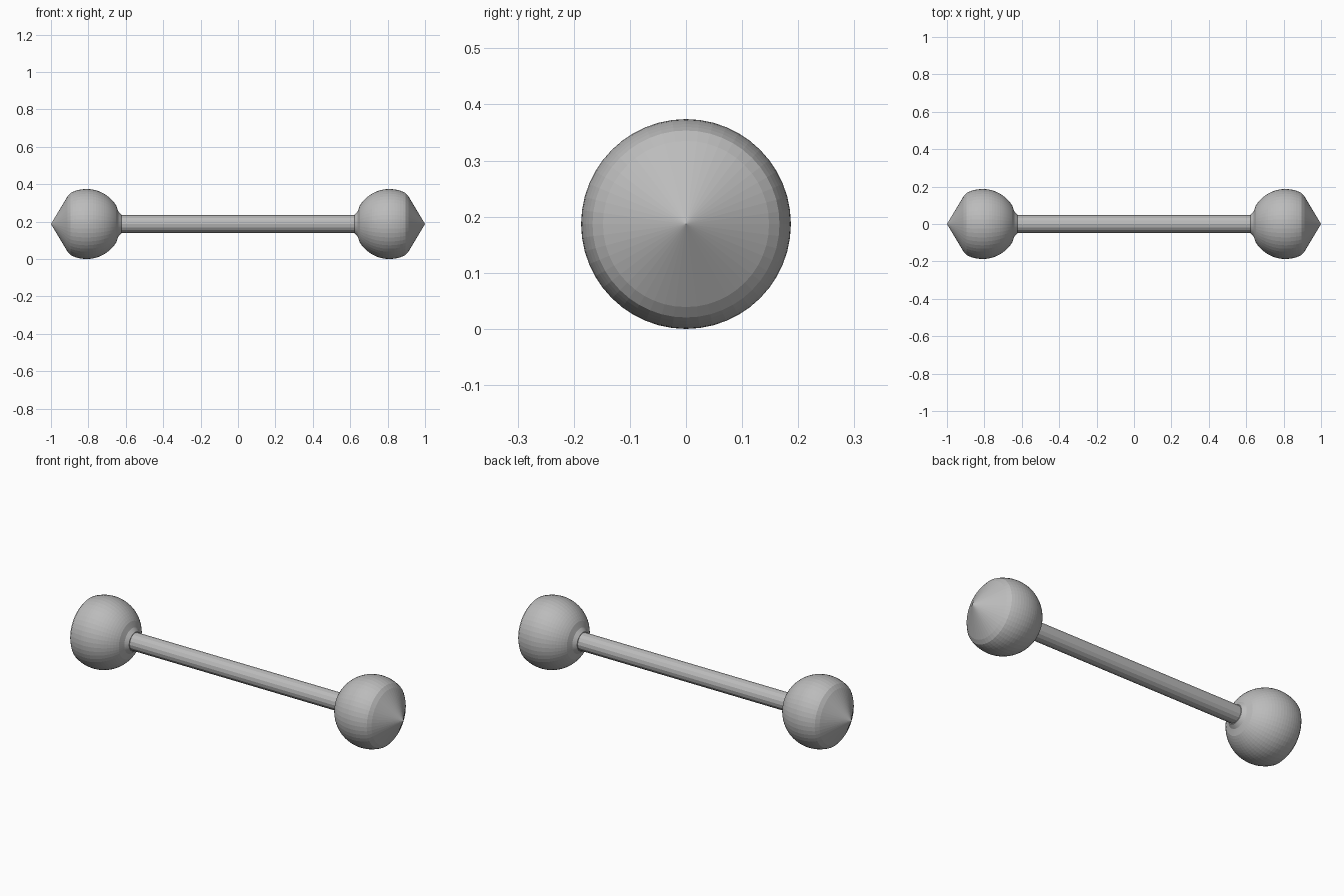
import bpy, bmesh, math
from mathutils import Matrix

cube = bpy.data.objects.get("Cube")
if cube:
    bpy.data.objects.remove(cube)

AXIS_Z = 0.187
BALL_R = 0.187
BALL_X = 0.81
SHAFT_R = 0.047

steel = bpy.data.materials.new("grey_steel")
steel.use_nodes = True
steel.diffuse_color = (0.5, 0.5, 0.5, 1)
steel.node_tree.nodes["Principled BSDF"].inputs["Base Color"].default_value = (0.5, 0.5, 0.5, 1)


def revolve(name, profile, segments, side=1):
    """Spin (x, radius) points around the x axis."""
    bm = bmesh.new()
    verts = [bm.verts.new((side * x, 0, r)) for x, r in profile]
    edges = [bm.edges.new(pair) for pair in zip(verts, verts[1:])]
    bmesh.ops.spin(bm, geom=verts + edges, cent=(0, 0, 0), axis=(1, 0, 0),
                   angle=math.tau, steps=segments, use_merge=True)
    bmesh.ops.remove_doubles(bm, verts=bm.verts, dist=1e-5)
    bmesh.ops.recalc_face_normals(bm, faces=bm.faces)
    bmesh.ops.transform(bm, matrix=Matrix.Translation((0, 0, AXIS_Z)), verts=bm.verts)
    mesh = bpy.data.meshes.new(name)
    bm.to_mesh(mesh)
    bm.free()
    mesh.materials.append(steel)
    obj = bpy.data.objects.new(name, mesh)
    bpy.context.collection.objects.link(obj)
    return obj


# Round end with a flared neck on the inside and a cone point outside
start, end, steps = math.radians(148), math.radians(63), 18
ball = [(0.623, 0), (0.623, 0.05), (0.64, 0.068)]
for i in range(steps + 1):
    a = start + (end - start) * i / steps
    ball.append((BALL_X + BALL_R * math.cos(a), BALL_R * math.sin(a)))
ball += [(0.911, 0.148), (1, 0)]
revolve("left_ball", ball, 48)
revolve("right_ball", ball, 48, -1)

# Straight bar joining both ends
revolve("bar", [(-0.63, 0), (-0.63, SHAFT_R), (0.63, SHAFT_R), (0.63, 0)], 16)
